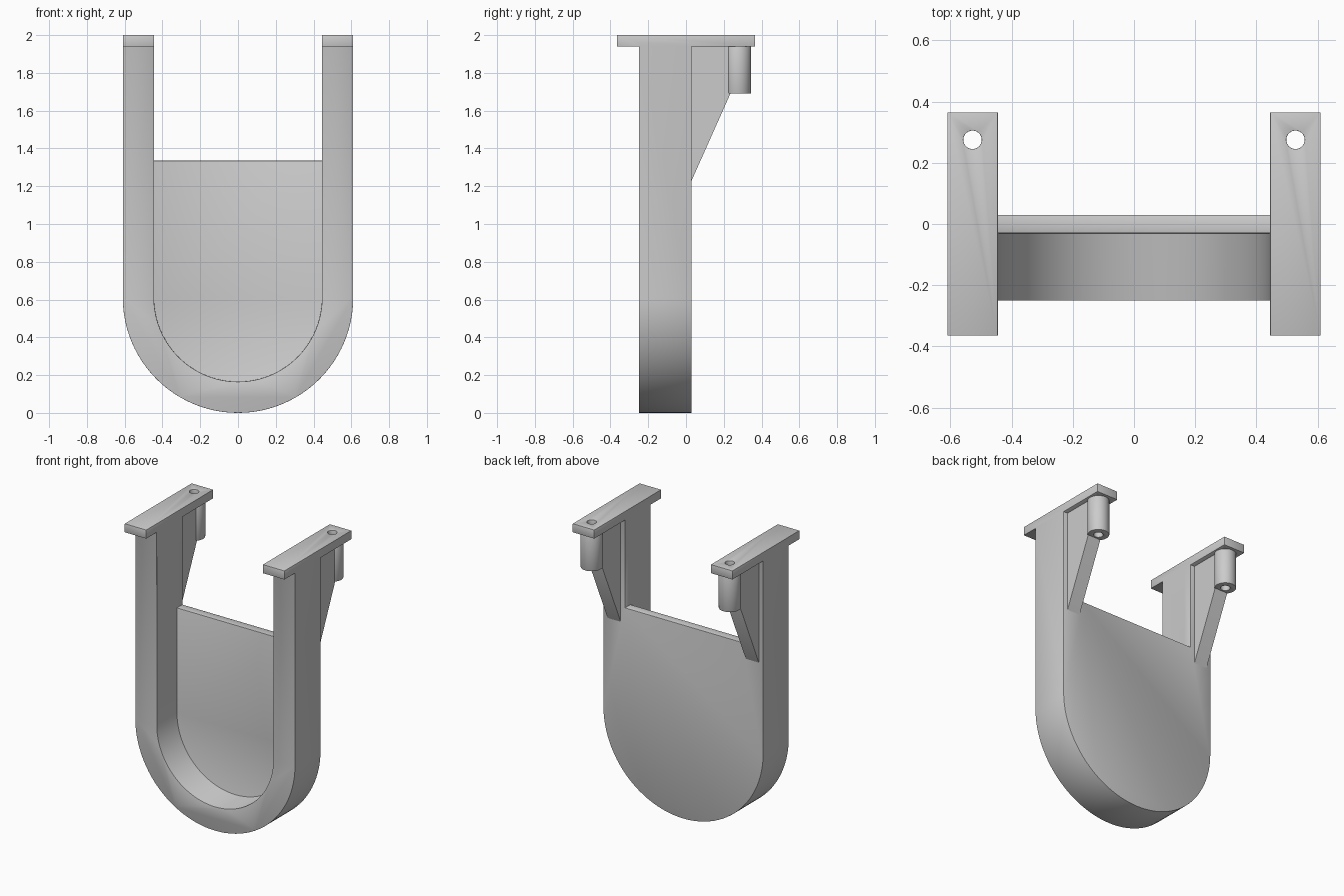
import bpy, bmesh, math
from mathutils import Matrix

cube = bpy.data.objects.get("Cube")
if cube:
    bpy.data.objects.remove(cube, do_unlink=True)

R_OUT, R_IN = 0.61, 0.445
ARM_X = (R_OUT + R_IN) / 2
ARM_W = R_OUT - R_IN
BOSS_Y = 0.275

grey = bpy.data.materials.new("plain grey")
grey.use_nodes = True
grey.diffuse_color = (0.6, 0.6, 0.6, 1)
grey.node_tree.nodes["Principled BSDF"].inputs["Base Color"].default_value = (0.6, 0.6, 0.6, 1)


def finish(name, bm):
    bmesh.ops.recalc_face_normals(bm, faces=bm.faces)
    mesh = bpy.data.meshes.new(name)
    bm.to_mesh(mesh)
    bm.free()
    mesh.materials.append(grey)
    ob = bpy.data.objects.new(name, mesh)
    bpy.context.collection.objects.link(ob)
    return ob


def prism(name, points, offset):
    """Extrude a closed outline along an offset."""
    bm = bmesh.new()
    face = bm.faces.new([bm.verts.new(p) for p in points])
    out = bmesh.ops.extrude_face_region(bm, geom=[face])
    bmesh.ops.translate(bm, vec=offset,
                        verts=[v for v in out["geom"] if isinstance(v, bmesh.types.BMVert)])
    return finish(name, bm)


def arch(name, r, top, y0, y1):
    """Slab with a half-round bottom, straight sides and a flat top."""
    pts = [(-r, y0, top)]
    for i in range(49):
        a = math.pi * (1 + i / 48)
        pts.append((r * math.cos(a), y0, R_OUT + r * math.sin(a)))
    pts.append((r, y0, top))
    return prism(name, pts, (0, y1 - y0, 0))


def box(name, x0, x1, y0, y1, z0, z1):
    return prism(name, [(x0, y0, z0), (x1, y0, z0), (x1, y1, z0), (x0, y1, z0)], (0, 0, z1 - z0))


def cylinder(name, x, y, r, z0, z1):
    bm = bmesh.new()
    bmesh.ops.create_cone(bm, cap_ends=True, segments=40, radius1=r, radius2=r, depth=z1 - z0,
                          matrix=Matrix.Translation((x, y, (z0 + z1) / 2)))
    return finish(name, bm)


def boolean(ob, other, operation):
    mod = ob.modifiers.new(operation.lower(), "BOOLEAN")
    mod.operation, mod.object, mod.solver = operation, other, "EXACT"
    other.hide_render = True
    other.hide_set(True)


def soften(ob, width=0.006):
    mod = ob.modifiers.new("soft edges", "BEVEL")
    mod.width, mod.segments = width, 2
    mod.limit_method, mod.angle_limit = "ANGLE", math.radians(30)


def apply_all(ob):
    """Bake the modifiers into the mesh and shade it."""
    bpy.context.view_layer.update()
    graph = bpy.context.evaluated_depsgraph_get()
    ob.data = bpy.data.meshes.new_from_object(ob.evaluated_get(graph))
    ob.modifiers.clear()
    bpy.ops.object.select_all(action="DESELECT")
    ob.select_set(True)
    bpy.context.view_layer.objects.active = ob
    bpy.ops.object.shade_smooth_by_angle(angle=math.radians(35))


# Round-bottomed frame with a recessed front, open between the arms
helpers = []
frame = arch("frame", R_OUT, 1.96, -0.25, 0.03)
recess = arch("recess_cutter", R_IN, 2.2, -0.5, -0.03)
opening = box("opening_cutter", -R_IN, R_IN, -0.2, 0.5, 1.335, 2.2)
for cutter in (recess, opening):
    boolean(frame, cutter, "DIFFERENCE")
    helpers.append(cutter)

holes = []
for side, s in (("left", 1), ("right", -1)):
    x = s * ARM_X
    # Mounting plate across the top of the arm
    plate = box(side + "_plate_blank", x - ARM_W / 2, x + ARM_W / 2, -0.365, 0.365, 1.94, 2.0)
    boolean(frame, plate, "UNION")
    hole = cylinder(side + "_hole_cutter", x, BOSS_Y, 0.03, 1.5, 2.2)
    holes.append(hole)
    helpers += [plate, hole]

    # Screw boss hanging under the plate
    boss = cylinder(side + "_screw_boss", x, BOSS_Y, 0.07, 1.69, 1.95)
    boolean(boss, hole, "DIFFERENCE")
    soften(boss, 0.004)
    apply_all(boss)

    # Sloping gusset between the arm and the boss
    gx = x - 0.05
    gusset = prism(side + "_gusset", [(gx, 0.02, 1.208), (gx, 0.235, 1.69),
                                      (gx, 0.235, 1.95), (gx, 0.02, 1.95)], (0.1, 0, 0))
    apply_all(gusset)

for hole in holes:
    boolean(frame, hole, "DIFFERENCE")
soften(frame)
apply_all(frame)

for helper in helpers:
    bpy.data.objects.remove(helper, do_unlink=True)
